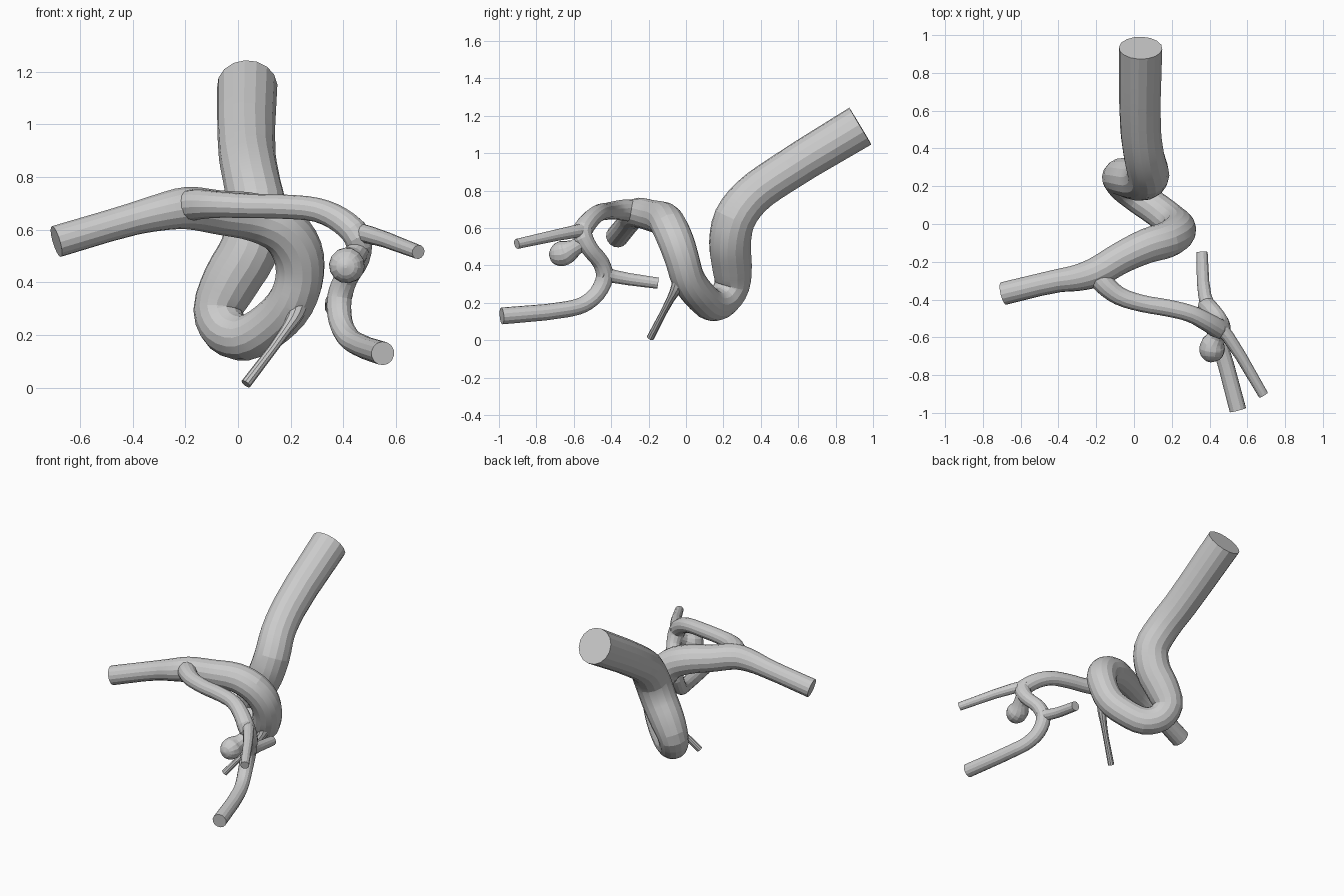
import bpy, bmesh, math
from mathutils import Vector

if "Cube" in bpy.data.objects:
    bpy.data.objects.remove(bpy.data.objects["Cube"])


def spline(pts, steps):
    """Catmull-Rom through (x, y, z, radius); long straight ends stay straight."""
    p = [Vector(q) for q in pts]
    p = [2 * p[0] - p[1]] + p + [2 * p[-1] - p[-2]]
    out = []
    for i in range(1, len(p) - 2):
        a, b, c, d = p[i - 1:i + 3]
        L = (c - b).length
        # tangents scaled to the segment so uneven spacing does not overshoot
        m1 = ((b - a) / max((b - a).length, 1e-6) + (c - b) / L) * 0.5 * L
        m2 = ((c - b) / L + (d - c) / max((d - c).length, 1e-6)) * 0.5 * L
        for s in range(steps):
            t = s / steps
            out.append(b * (2*t**3 - 3*t**2 + 1) + m1 * (t**3 - 2*t**2 + t)
                       + c * (-2*t**3 + 3*t**2) + m2 * (t**3 - t**2))
    out.append(p[-2])
    return out


def tube(name, pts, sides=16, steps=3):
    path = spline(pts, steps)
    pos = [q.to_3d() for q in path]
    bm = bmesh.new()
    rings, normal, prev = [], None, None
    for i, q in enumerate(path):
        # end caps are square to the last straight stretch
        tan = (pos[min(i + 1, len(pos) - 1)] - pos[max(i - 1, 0)]).normalized()
        if normal is None:
            normal = tan.orthogonal().normalized()
        else:
            normal = prev.rotation_difference(tan) @ normal
        normal = (normal - tan * normal.dot(tan)).normalized()
        side = tan.cross(normal)
        prev = tan
        rings.append([bm.verts.new(pos[i] + q[3] * (
            normal * math.cos(2 * math.pi * k / sides)
            + side * math.sin(2 * math.pi * k / sides))) for k in range(sides)])
    for r0, r1 in zip(rings, rings[1:]):
        for k in range(sides):
            j = (k + 1) % sides
            bm.faces.new((r0[k], r0[j], r1[j], r1[k]))
    bm.faces.new(rings[0])
    bm.faces.new(rings[-1])
    bmesh.ops.recalc_face_normals(bm, faces=bm.faces)
    me = bpy.data.meshes.new(name)
    bm.to_mesh(me)
    bm.free()
    ob = bpy.data.objects.new(name, me)
    bpy.context.collection.objects.link(ob)
    return ob


# main vessel: inlet, loop, rise, and left outlet
main = tube("main_vessel", [
    (0.035, 0.932, 1.145, .115), (0.035, 0.50, 0.88, .108),
    (0.055, 0.35, 0.77, .108), (0.075, 0.26, 0.65, .112),
    (0.04, 0.235, 0.52, .112), (-0.03, 0.245, 0.40, .108),
    (-0.075, 0.245, 0.29, .095), (-0.045, 0.20, 0.215, .09),
    (0.03, 0.14, 0.19, .088), (0.13, 0.07, 0.245, .088),
    (0.205, 0.01, 0.33, .09), (0.235, -0.02, 0.43, .092),
    (0.225, -0.05, 0.52, .096), (0.17, -0.085, 0.60, .096),
    (0.07, -0.115, 0.645, .092), (-0.07, -0.18, 0.665, .084),
    (-0.20, -0.255, 0.682, .08), (-0.30, -0.285, 0.665, .07),
    (-0.40, -0.30, 0.64, .062), (-0.69, -0.368, 0.555, .061)])

# right branch running to the fork, then down and forward
branch = tube("right_branch", [
    (-0.21, -0.25, 0.685, .06), (-0.16, -0.315, 0.695, .058),
    (-0.08, -0.38, 0.695, .05), (0.04, -0.42, 0.69, .046),
    (0.18, -0.445, 0.687, .046), (0.30, -0.475, 0.675, .046),
    (0.39, -0.52, 0.635, .05), (0.455, -0.555, 0.57, .053),
    (0.455, -0.515, 0.49, .045), (0.41, -0.455, 0.415, .045),
    (0.385, -0.435, 0.34, .047), (0.39, -0.475, 0.25, .045),
    (0.42, -0.55, 0.19, .043), (0.455, -0.64, 0.165, .043),
    (0.55, -0.985, 0.13, .045)], sides=14)

# side twigs
upper_twig = tube("upper_twig", [
    (0.44, -0.53, 0.59, .04), (0.50, -0.60, 0.58, .034),
    (0.685, -0.905, 0.515, .027)], sides=12)
rear_twig = tube("rear_twig", [
    (0.40, -0.45, 0.36, .04), (0.375, -0.38, 0.34, .036),
    (0.36, -0.15, 0.305, .031)], sides=12)
lower_twig = tube("lower_twig", [
    (0.235, -0.02, 0.36, .05), (0.22, -0.05, 0.28, .032),
    (0.18, -0.085, 0.215, .021), (0.03, -0.19, 0.014, .02)], sides=10)

# bulge: short neck swelling into a ball
bulge = tube("bulge", [
    (0.46, -0.54, 0.53, .045), (0.44, -0.595, 0.495, .045),
    (0.42, -0.63, 0.475, .062), (0.413, -0.665, 0.463, .068),
    (0.41, -0.70, 0.46, .057), (0.408, -0.722, 0.46, .035),
    (0.408, -0.732, 0.46, .006)], sides=14, steps=2)

# merge everything into one clean outer wall
for part in (branch, upper_twig, rear_twig, lower_twig, bulge):
    mod = main.modifiers.new("join_" + part.name, 'BOOLEAN')
    mod.operation = 'UNION'
    mod.solver = 'EXACT'
    mod.object = part
    bpy.context.view_layer.objects.active = main
    bpy.ops.object.modifier_apply(modifier=mod.name)
    bpy.data.objects.remove(part)

main.name = "branching_vessel"
bpy.ops.object.select_all(action='DESELECT')
main.select_set(True)
bpy.ops.object.shade_smooth_by_angle(angle=math.radians(12))
